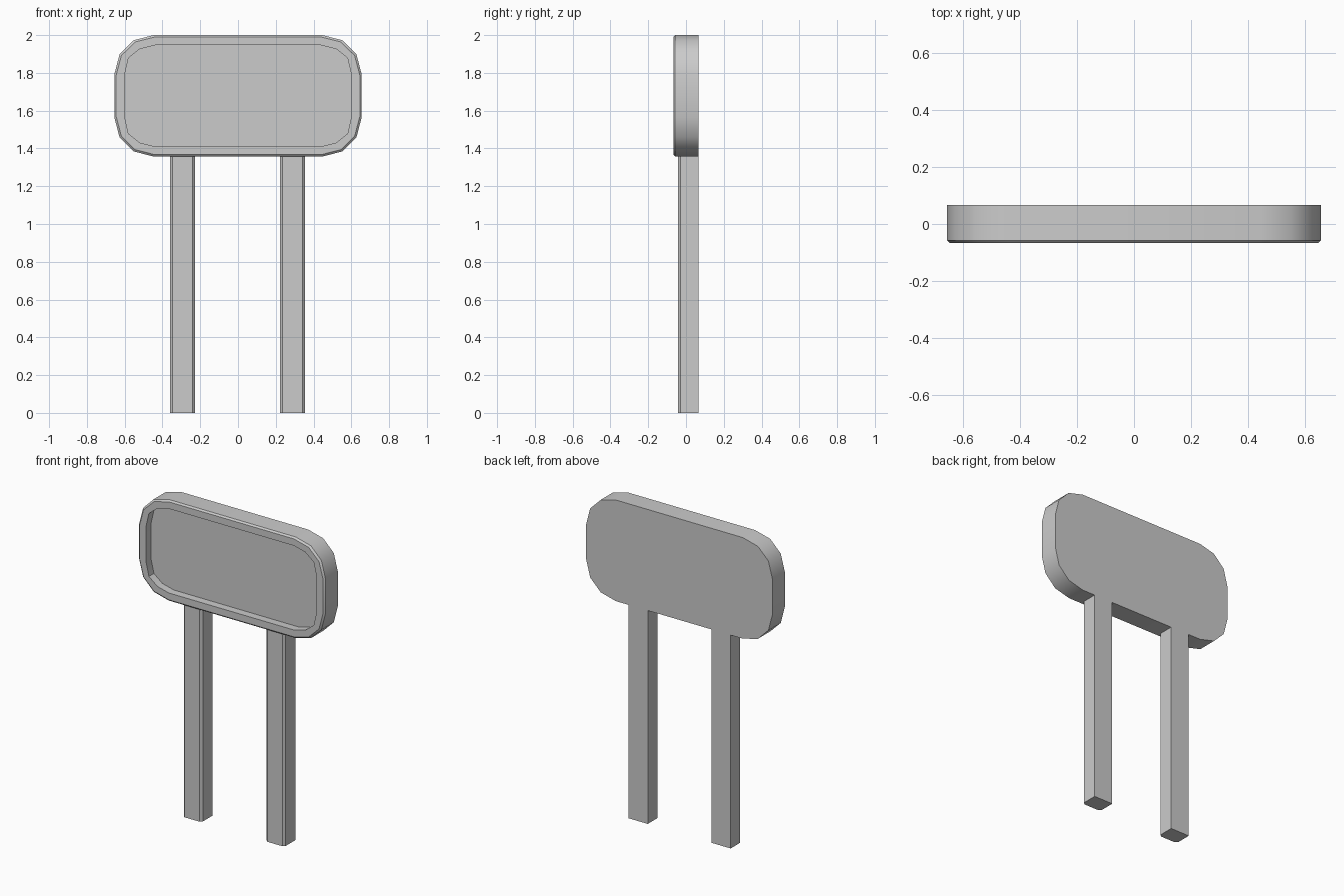
import bpy, bmesh, math

if "Cube" in bpy.data.objects:
    bpy.data.objects.remove(bpy.data.objects["Cube"])

BACK, FRONT, MID_Z = 0.067, -0.067, 1.6785


def rounded_loop(corner):
    """Mirror one corner (x, z offsets) into a full closed outline."""
    rev = corner[::-1]
    return (corner + [(-x, z) for x, z in rev]
            + [(-x, -z) for x, z in corner] + [(x, -z) for x, z in rev])


def loft(name, rings, angle=35):
    """Skin a stack of matching closed rings and cap both ends."""
    bm = bmesh.new()
    loops = [[bm.verts.new(p) for p in ring] for ring in rings]
    n = len(loops[0])
    for a, b in zip(loops, loops[1:]):
        for i in range(n):
            j = (i + 1) % n
            bm.faces.new((a[i], a[j], b[j], b[i]))
    bm.faces.new(loops[0])
    bm.faces.new(loops[-1])
    bmesh.ops.recalc_face_normals(bm, faces=bm.faces)
    mesh = bpy.data.meshes.new(name)
    bm.to_mesh(mesh)
    bm.free()
    obj = bpy.data.objects.new(name, mesh)
    bpy.context.collection.objects.link(obj)
    bpy.ops.object.select_all(action='DESELECT')
    obj.select_set(True)
    bpy.context.view_layer.objects.active = obj
    bpy.ops.object.shade_smooth_by_angle(angle=math.radians(angle))
    return obj


# Sign panel: rounded slab, chamfered front rim, recessed face
outer = rounded_loop([(0.655, 0.113), (0.627, 0.22), (0.553, 0.294), (0.447, 0.3215)])
inner = rounded_loop([(0.60, 0.113), (0.58, 0.20), (0.52, 0.248), (0.44, 0.268)])


def ring(loop, y, inset=0.0):
    sx, sz = 1 - inset / 0.655, 1 - inset / 0.3215
    return [(x * sx, y, MID_Z + z * sz) for x, z in loop]


loft("sign_panel", [
    ring(outer, BACK),
    ring(outer, FRONT + 0.01),
    ring(outer, FRONT, 0.01),
    ring(inner, FRONT),
    ring(inner, FRONT + 0.05),
])

# Posts: square section with chamfered front edges, flush with the panel back
W, C, POST_FRONT = 0.067, 0.014, -0.043
section = [(-W, BACK), (-W, POST_FRONT + C), (-W + C, POST_FRONT),
           (W - C, POST_FRONT), (W, POST_FRONT + C), (W, BACK)]
for name, cx in (("left_post", -0.294), ("right_post", 0.289)):
    loft(name, [[(cx + x, y, z) for x, y in section] for z in (0.0, MID_Z - 0.3215)])
